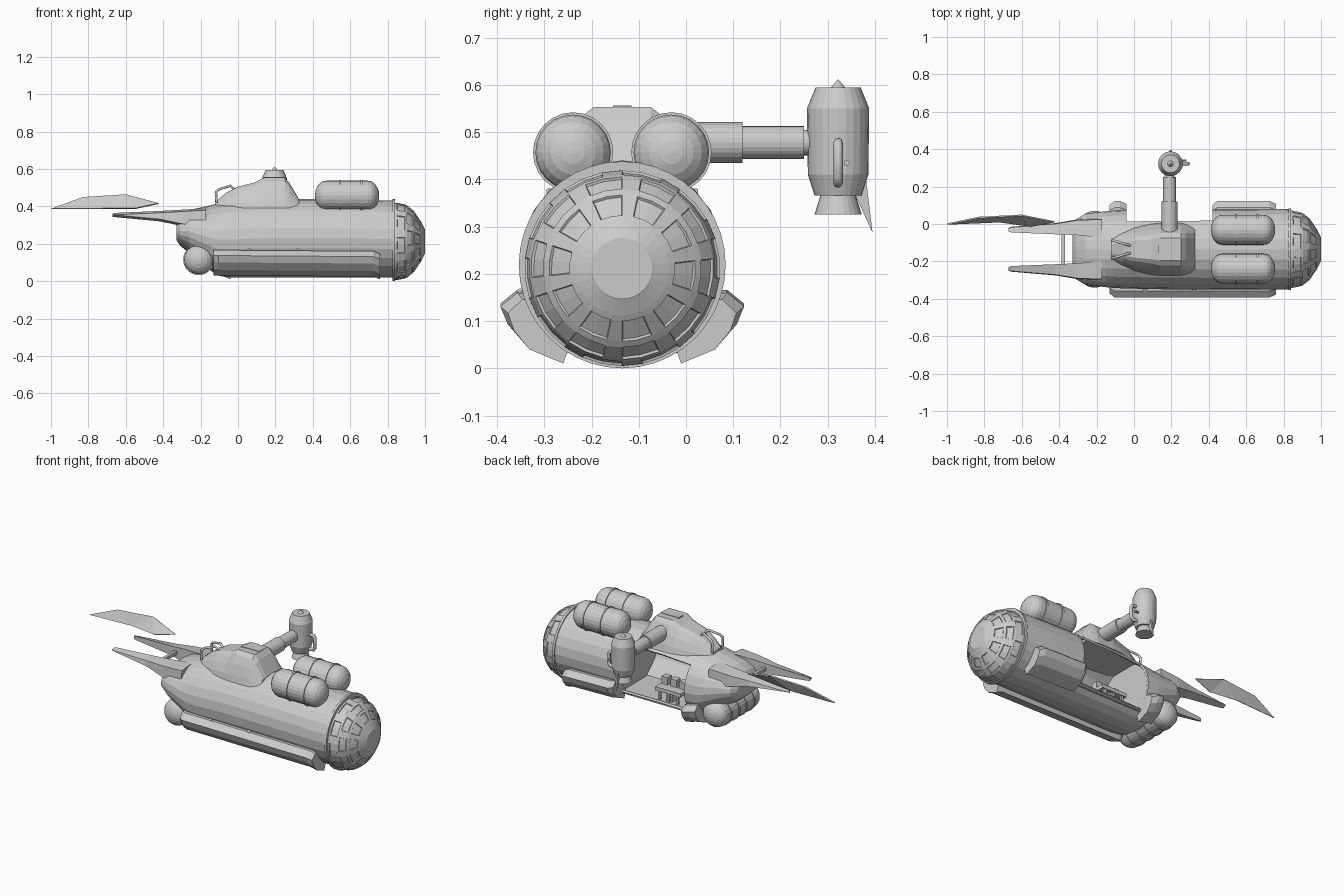
import bpy, bmesh
from math import sin, cos, pi
from mathutils import Vector, Matrix

if "Cube" in bpy.data.objects:
    bpy.data.objects.remove(bpy.data.objects["Cube"])

CY = -0.135  # hull centre line


def finish(name, bm, recalc=True):
    if recalc:
        bmesh.ops.recalc_face_normals(bm, faces=bm.faces)
    me = bpy.data.meshes.new(name)
    bm.to_mesh(me)
    bm.free()
    ob = bpy.data.objects.new(name, me)
    bpy.context.collection.objects.link(ob)
    return ob


def loft_bm(rings):
    bm = bmesh.new()
    vs = [[bm.verts.new(p) for p in r] for r in rings]
    n = len(vs[0])
    for a, b in zip(vs, vs[1:]):
        for i in range(n):
            bm.faces.new((a[i], a[(i + 1) % n], b[(i + 1) % n], b[i]))
    bm.faces.new(vs[0])
    bm.faces.new(vs[-1])
    bmesh.ops.recalc_face_normals(bm, faces=bm.faces)
    return bm


def loft(name, rings):
    return finish(name, loft_bm(rings))


def revolve_rings(profile, origin, axis, seg):
    rot = Vector((0, 0, 1)).rotation_difference(Vector(axis)).to_matrix()
    return [[Vector(origin) + rot @ Vector((r * cos(2 * pi * i / seg), r * sin(2 * pi * i / seg), t))
             for i in range(seg)] for t, r in profile]


def revolve(name, profile, origin, axis, seg=24):
    return loft(name, revolve_rings(profile, origin, axis, seg))


def box(name, loc, size):
    bm = bmesh.new()
    bmesh.ops.create_cube(bm, size=1, matrix=Matrix.Translation(loc) @ Matrix.Diagonal((*size, 1)))
    return finish(name, bm)


def pipe(name, pts, r):
    cu = bpy.data.curves.new(name, 'CURVE')
    cu.dimensions = '3D'
    cu.bevel_depth = r
    cu.bevel_resolution = 2
    cu.use_fill_caps = True
    sp = cu.splines.new('POLY')
    sp.points.add(len(pts) - 1)
    for p, c in zip(sp.points, pts):
        p.co = (*c, 1)
    ob = bpy.data.objects.new(name, cu)
    bpy.context.collection.objects.link(ob)


def sheet(name, pts, tris, t):
    bm = bmesh.new()
    vs = [bm.verts.new(p) for p in pts]
    for f in tris:
        bm.faces.new([vs[i] for i in f])
    ob = finish(name, bm)
    m = ob.modifiers.new("thickness", 'SOLIDIFY')
    m.thickness, m.offset = t, 0


def oval(x, hw, zb, zt, n=24):
    return [(x, CY + hw * cos(2 * pi * i / n), (zb + zt) / 2 + (zt - zb) / 2 * sin(2 * pi * i / n))
            for i in range(n)]


# Hull shell with an open bay on the +y side
stations = [(-.33, .12, .22, .31), (-.31, .16, .19, .345), (-.26, .19, .15, .38), (-.15, .203, .06, .405),
            (-.11, .207, .03, .415), (-.04, .21, .02, .425), (.15, .214, .02, .44), (.42, .216, .02, .44),
            (.65, .216, .02, .435), (.83, .214, .02, .43)]
bm = loft_bm([oval(*s) for s in stations])
hole = []
for f in bm.faces:
    c = f.calc_center_median()
    if -.04 < c.x < .42 and c.y > CY + .1 and .08 < c.z < .365:
        hole.append(f)
bmesh.ops.delete(bm, geom=hole, context='FACES')
hull = finish("hull", bm, False)
m = hull.modifiers.new("wall", 'SOLIDIFY')
m.thickness, m.offset = .012, -1

# Bay interior
box("bay_floor", (.19, CY, .075), (.47, .29, .012))
for nm, x in (("rear_bulkhead", -.05), ("front_bulkhead", .43)):
    loft(nm, [oval(x, .197, .036, .41), oval(x + .01, .197, .036, .41)])
box("console_base", (.13, -.06, .105), (.04, .07, .06))
box("console_seat", (.13, -.06, .145), (.17, .1, .022))
for i in range(3):
    box("console_block", (.07 + i * .06, -.085, .175), (.042, .04, .05))
    box("console_leg", (.07 + i * .06, -.02, .11), (.014, .014, .06))

# Nose collar and dome with recessed panels
revolve("nose_collar", [(0, .214), (0, .219), (.014, .219), (.014, .205)], (.825, CY, .219), (1, 0, 0), 40)
dome = [(0, .207), (.012, .207), (.055, .198), (.066, .193), (.098, .168), (.108, .155),
        (.137, .112), (.144, .1), (.16, .067)]
bm = loft_bm(revolve_rings(dome, (.838, CY, .212), (1, 0, 0), 30))
quads = [f for f in bm.faces if len(f.verts) == 4]
for band, shift in ((3, 0), (5, 0), (1, 2)):
    t0 = .838 + dome[band][0]
    t1 = .838 + dome[band + 1][0]
    ring = [f for f in quads if t0 < f.calc_center_median().x < t1]
    panels = [f for i, f in enumerate(ring) if (i + shift) % 3 != 2]
    bmesh.ops.inset_region(bm, faces=panels, thickness=.003, depth=-.005)
finish("nose_dome", bm)
revolve("nose_cap", [(0, .067), (.002, .064)], (.998, CY, .212), (1, 0, 0), 30)


# Capsule tanks with straps
def tank(name, centre, axis, half, r, straps):
    d = r * .75
    prof = [(-half + d * (1 - cos(a * pi / 10)), max(r * sin(a * pi / 10), .004)) for a in range(6)]
    prof += [(-t, q) for t, q in reversed(prof)]
    revolve(name, prof, centre, axis)
    for s in straps:
        revolve(name + "_strap", [(s - .006, r), (s - .006, r + .005), (s + .006, r + .005), (s + .006, r)],
                centre, axis)


for side in (-1, 1):
    tank("top_tank", (.583, CY + side * .104, .457), (1, 0, 0), .172, .08, (-.037, .077))
    box("tank_saddle", (.6, CY + side * .09, .41), (.2, .05, .07))
tank("rear_tank", (-.21, CY, .115), (0, 1, 0), .205, .078, (-.11, -.035, .035, .11))


# Side sponsons, split around the bay on the +y side
def sponson(side, x0, x1):
    prof = [(.19, .165), (.222, .166), (.258, .137), (.243, .1), (.205, .06), (.12, .03), (.1, .08)]

    def ring(x, k, dz=0):
        return [(x, CY + side * (.15 + (o - .15) * k), z - dz) for o, z in prof]
    loft("side_sponson", [ring(x0, .8), ring(x0 + .025, 1), ring(x1 - .035, 1, .006), ring(x1, .85, .02)])


sponson(-1, -.13, .76)
sponson(1, -.13, -.04)
sponson(1, .42, .76)
for x in (.06, .32):
    revolve("sponson_bolt", [(0, .012), (.006, .009)], (x, CY - .215, .163), (0, -.5, .85), 10)


# Canopy hump
def canopy_ring(x, base, top, zt, zb=.39):
    h = zt - zb
    half = [(base, zb), (base * .93, zb + h * .25), ((base + top) / 2, zb + h * .6), (top * 1.08, zb + h * .88),
            (top * .75, zt)]
    return [(x, CY + o, z) for o, z in half] + [(x, CY - o, z) for o, z in reversed(half)]


loft("canopy", [canopy_ring(*s) for s in ((-.12, .06, .03, .425), (-.06, .09, .045, .475), (0, .115, .06, .505),
     (.09, .135, .07, .528), (.14, .14, .08, .553), (.25, .14, .08, .553), (.275, .135, .08, .525),
     (.325, .12, .08, .44))])
box("canopy_spine", (.19, CY, .547), (.12, .04, .018))
for s in (-1, 1):
    pipe("grab_handle", [(-.115, CY + s * .05, .42), (-.118, CY + s * .05, .475), (-.105, CY + s * .045, .49),
                         (-.04, CY + s * .025, .51), (-.02, CY + s * .02, .49)], .007)

# Side arm
revolve("arm_outer", [(0, .043), (.21, .043)], (.19, -.09, .478), (0, 1, 0))
revolve("arm_inner", [(0, .035), (.14, .035)], (.19, .11, .478), (0, 1, 0))
revolve("arm_joint", [(0, .027), (.04, .027)], (.19, .24, .478), (0, 1, 0))

# Thruster pod on the arm
px, py = .195, .322
revolve("pod_body", [(.366, .05), (.41, .064), (.55, .066), (.594, .048)], (px, py, 0), (0, 0, 1))
revolve("pod_tip", [(.59, .019), (.611, .001)], (px, py, 0), (0, 0, 1), 12)
revolve("pod_nozzle", [(.326, .05), (.37, .036)], (px, py, 0), (0, 0, 1))
pipe("pod_handle", [(px + .05, py, .392), (px + .085, py, .392), (px + .095, py, .405), (px + .095, py, .465),
                    (px + .085, py, .478), (px + .05, py, .478)], .01)
revolve("pod_knob", [(0, .006), (.03, .006)], (px + .055, py + .018, .435), (1, 0, 0), 10)
sheet("pod_fin", [(px, py + .035, .37), (px, py + .058, .41), (px, py + .073, .287)], [(0, 1, 2)], .01)

# Tail fins and crossbar
for s in (-1, 1):
    fin = ((-.67, .095, .115, .343, .361), (-.655, .09, .12, .342, .365), (-.42, .08, .14, .32, .375),
           (-.3, .075, .16, .295, .382), (-.17, .06, .165, .27, .39))
    loft("tail_fin", [[(x, CY + s * a, z0), (x, CY + s * b, z0 + .012), (x, CY + s * b * .97, z1 - .01),
                       (x, CY + s * a, z1)] for x, a, b, z0, z1 in fin])
box("tail_crossbar", (-.378, CY, .345), (.018, .2, .02))

# Loose folded tail panel
sheet("tail_panel", [(-.998, .0, .386), (-.83, .035, .448), (-.6, .047, .462), (-.425, .012, .415),
                     (-.55, -.012, .388), (-.72, .012, .388)],
      [(0, 1, 5), (1, 2, 5), (5, 2, 4), (2, 3, 4)], .008)
